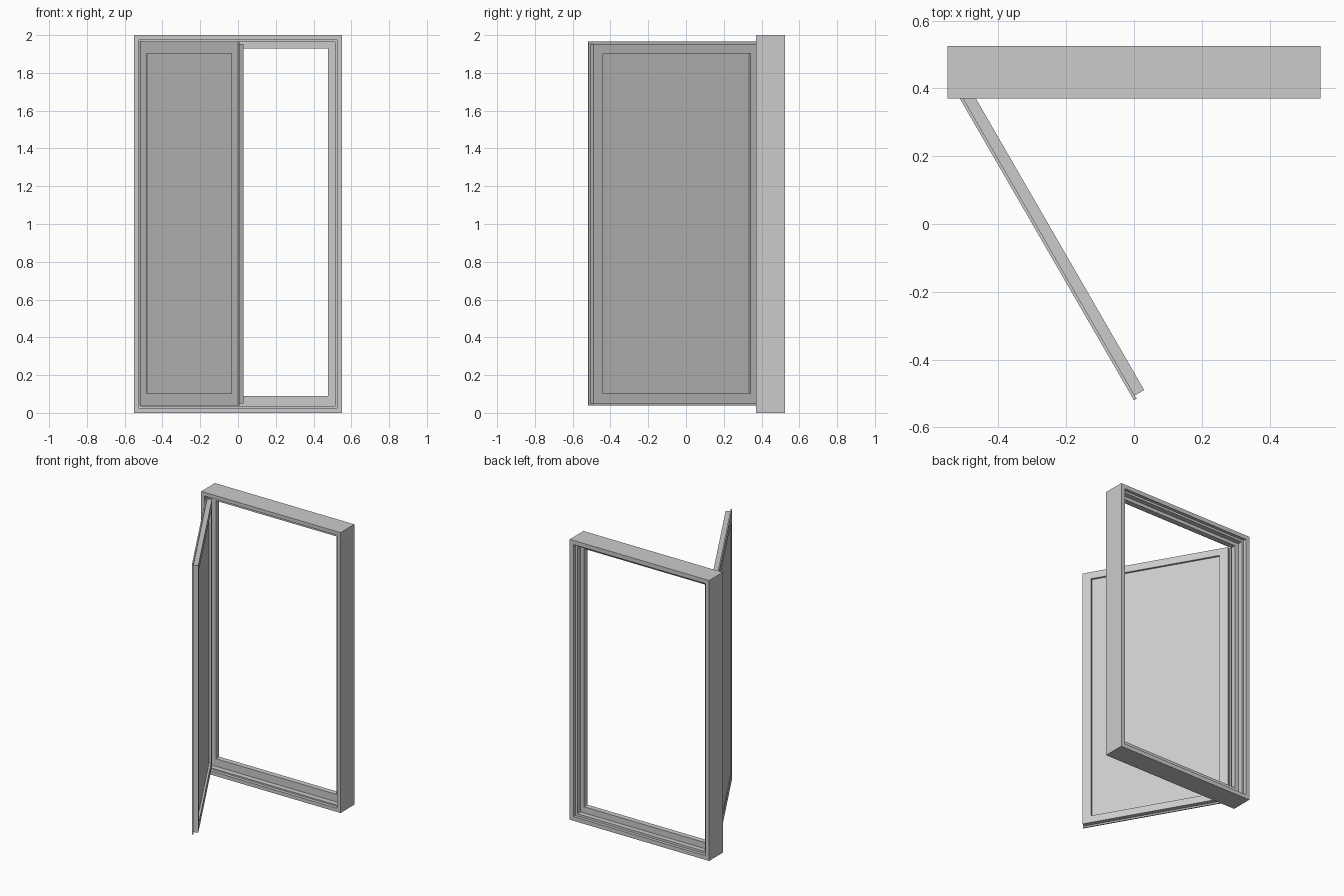
import bpy, bmesh, math

if "Cube" in bpy.data.objects:
    bpy.data.objects.remove(bpy.data.objects["Cube"])


def mesh_object(name, bm):
    bmesh.ops.recalc_face_normals(bm, faces=bm.faces)
    me = bpy.data.meshes.new(name)
    bm.to_mesh(me)
    bm.free()
    ob = bpy.data.objects.new(name, me)
    bpy.context.collection.objects.link(ob)
    return ob


def mitred_frame(name, x0, x1, z0, z1, profile):
    """Sweep a profile around a rectangle.
    Each point: (inset, depth y, extra bottom inset, extra top inset)."""
    bm = bmesh.new()
    rings = []
    for d, y, eb, et in profile:
        l, r, b, t = x0 + d, x1 - d, z0 + d + eb, z1 - d - et
        rings.append([bm.verts.new(c) for c in
                      ((l, y, b), (r, y, b), (r, y, t), (l, y, t))])
    n = len(rings)
    for i in range(n):
        a, c = rings[i], rings[(i + 1) % n]
        for k in range(4):
            m = (k + 1) % 4
            bm.faces.new((a[k], a[m], c[m], c[k]))
    return mesh_object(name, bm)


def box(name, lo, hi):
    bm = bmesh.new()
    bmesh.ops.create_cube(bm, size=1)
    for v in bm.verts:
        v.co = [lo[i] + (v.co[i] + 0.5) * (hi[i] - lo[i]) for i in range(3)]
    return mesh_object(name, bm)


# Fixed outer frame: stepped rebates front and back, taller sill
sill = 0.016
mitred_frame("outer_frame", -0.55, 0.55, 0, 2, [
    (0, 0.37, 0, 0), (0.026, 0.37, 0, 0),
    (0.026, 0.393, 0, 0), (0.036, 0.393, 0, 0),
    (0.036, 0.43, 0, 0), (0.074, 0.43, sill, -0.004),
    (0.074, 0.468, sill, -0.004), (0.046, 0.468, 0, 0),
    (0.046, 0.503, 0, 0), (0.03, 0.503, 0, 0),
    (0.03, 0.525, 0, 0), (0, 0.525, 0, 0)])

# Opening sash with a thin overlapping flange on its outer face
W, ZB, ZT = 1.04, 0.04, 1.965
trim = -0.008
sash = mitred_frame("sash_frame", 0, W, ZB, ZT, [
    (0, 0, 0, 0), (0, 0.009, 0, 0),
    (0.011, 0.009, 0, 0), (0.011, 0.041, 0, 0),
    (0.07, 0.041, trim, trim), (0.07, 0, trim, trim)])

# Glass panel set between the sash rails
glass = box("glass_panel", (0.07, 0.004, 0.102), (W - 0.07, 0.027, 1.903))

# Swing the sash open about its left edge
for ob in (sash, glass):
    ob.location = (-0.52, 0.381, 0)
    ob.rotation_euler = (0, 0, math.radians(-60))
